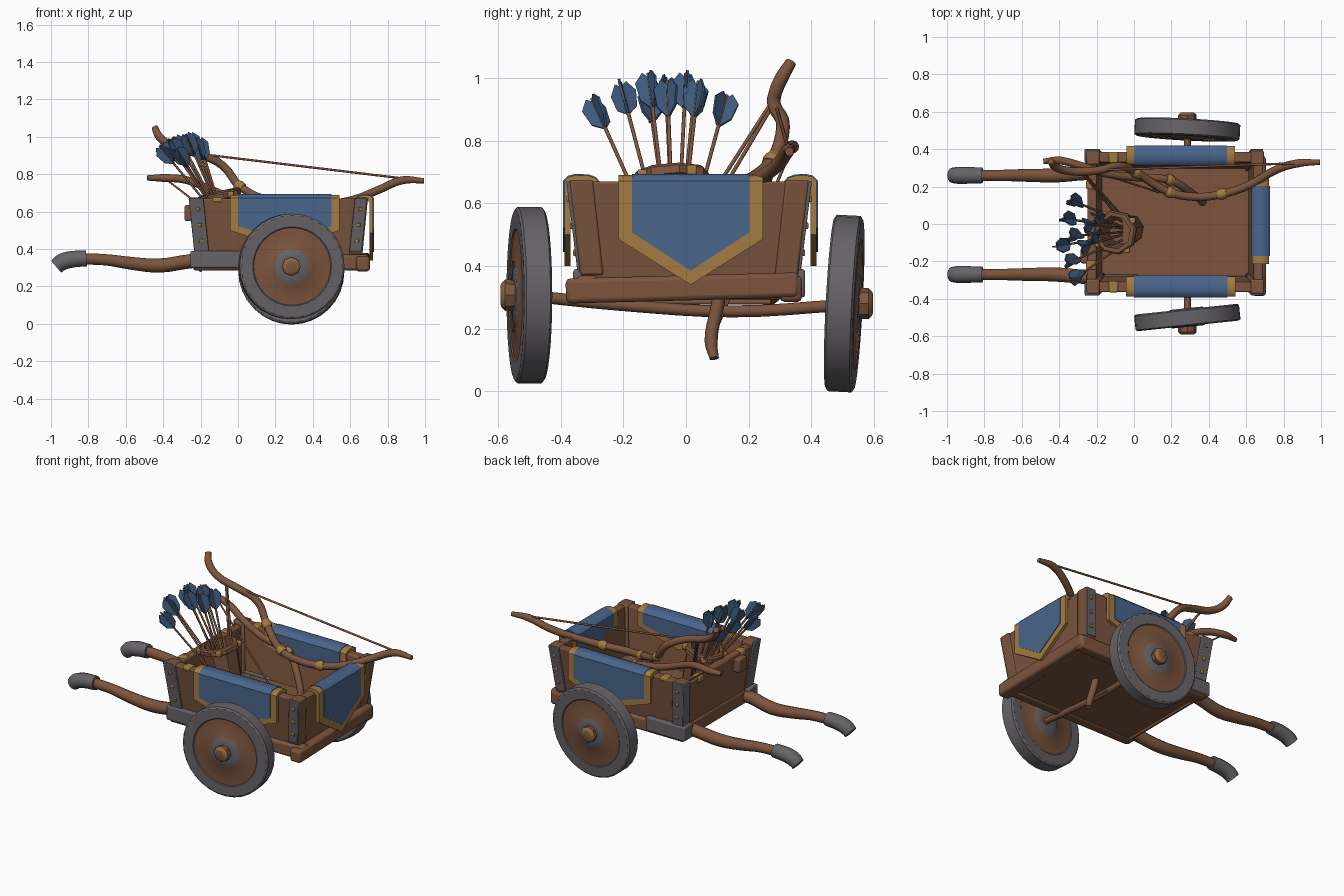
import bpy, bmesh
from math import radians, cos, sin, pi
from mathutils import Vector, Matrix

cube = bpy.data.objects.get("Cube")
if cube:
    bpy.data.objects.remove(cube, do_unlink=True)

parts = []


def material(name, rgb):
    m = bpy.data.materials.new(name)
    m.use_nodes = True
    m.diffuse_color = (*rgb, 1)
    m.node_tree.nodes["Principled BSDF"].inputs["Base Color"].default_value = (*rgb, 1)
    return m


wood = material("brown wood", (0.2, 0.09, 0.047))
iron = material("grey iron", (0.135, 0.125, 0.137))
cloth = material("blue cloth", (0.067, 0.13, 0.26))
gold = material("gold trim", (0.37, 0.2, 0.055))
bronze = material("bronze", (0.29, 0.14, 0.055))
feather = material("dark blue feather", (0.045, 0.1, 0.2))


def add(name, mesh, *mats, bevel=0):
    for m in mats:
        mesh.materials.append(m)
    ob = bpy.data.objects.new(name, mesh)
    bpy.context.collection.objects.link(ob)
    if bevel:
        mod = ob.modifiers.new("soft edges", "BEVEL")
        mod.width, mod.segments = bevel, 2
    parts.append(ob)
    return ob


def from_bmesh(name, bm, *mats, bevel=0):
    bmesh.ops.recalc_face_normals(bm, faces=bm.faces)
    mesh = bpy.data.meshes.new(name)
    bm.to_mesh(mesh)
    bm.free()
    return add(name, mesh, *mats, bevel=bevel)


def block(name, x, y, z, mat, lean=(0, 0), bevel=0.008):
    """Box whose top is shifted sideways by lean."""
    bm = bmesh.new()
    bmesh.ops.create_cube(bm, size=1)
    for v in bm.verts:
        top = v.co.z > 0
        v.co = (x[v.co.x > 0] + lean[0] * top, y[v.co.y > 0] + lean[1] * top, z[top])
    return from_bmesh(name, bm, mat, bevel=bevel)


def tube(name, points, radii, mat):
    """Round bar along a smooth path."""
    curve = bpy.data.curves.new(name, "CURVE")
    curve.dimensions = "3D"
    curve.bevel_depth, curve.bevel_resolution = 1, 4
    curve.resolution_u, curve.use_fill_caps = 4, True
    spline = curve.splines.new("BEZIER")
    spline.bezier_points.add(len(points) - 1)
    if not isinstance(radii, (list, tuple)):
        radii = [radii] * len(points)
    for bp, co, r in zip(spline.bezier_points, points, radii):
        bp.co, bp.radius = co, r
        bp.handle_left_type = bp.handle_right_type = "AUTO"
    temp = bpy.data.objects.new("path", curve)
    bpy.context.collection.objects.link(temp)
    graph = bpy.context.evaluated_depsgraph_get()
    mesh = bpy.data.meshes.new_from_object(temp.evaluated_get(graph))
    bpy.data.objects.remove(temp, do_unlink=True)
    mesh.materials.clear()
    return add(name, mesh, mat)


def lathe(name, profile, sides, mats, rule=None):
    """Turn a (radius, height) profile around z."""
    bm = bmesh.new()
    rings = [[bm.verts.new((r * cos(2 * pi * i / sides), r * sin(2 * pi * i / sides), h))
              for i in range(sides)] for r, h in profile]
    for k in range(len(rings) - 1):
        mid = (profile[k][0] + profile[k + 1][0]) / 2
        for i in range(sides):
            j = (i + 1) % sides
            f = bm.faces.new((rings[k][i], rings[k][j], rings[k + 1][j], rings[k + 1][i]))
            f.material_index = rule(mid) if rule else 0
    bm.faces.new(rings[0])
    bm.faces.new(rings[-1])
    return from_bmesh(name, bm, *mats)


def panel(name, outline, y0, y1, mat, place):
    """Flat (x, z) outline given thickness along y."""
    bm = bmesh.new()
    a, b = [[bm.verts.new((x, y, z)) for x, z in outline] for y in (y0, y1)]
    bm.faces.new(a)
    bm.faces.new(b)
    for i in range(len(a)):
        j = (i + 1) % len(a)
        bm.faces.new((a[i], a[j], b[j], b[i]))
    bm.transform(place)
    return from_bmesh(name, bm, mat)


# Cart bed
block("floor", (-0.23, 0.66), (-0.33, 0.35), (0.293, 0.375), wood)
block("front_wall", (-0.22, -0.17), (-0.31, 0.33), (0.36, 0.655), wood, (-0.03, 0))
block("rear_wall", (0.61, 0.66), (-0.31, 0.33), (0.36, 0.67), wood, (0.03, 0))
block("wall_peg", (-0.285, -0.22), (-0.21, -0.13), (0.55, 0.635), wood)
for y in (-0.22, 0.21):
    block("front_wall_clasp", (-0.256, -0.205), (y - 0.025, y + 0.025), (0.62, 0.661), gold)
beam = block("rear_beam", (0.63, 0.705), (-0.375, 0.37), (0.29, 0.37), wood, bevel=0.015)
beam.rotation_euler.x = radians(1.5)
for side, s, off in (("right", -1, 0), ("left", 1, 0.02)):
    def span(a, b):
        return sorted((s * a + off, s * b + off))
    block(side + "_wall", (-0.2, 0.64), span(0.275, 0.33), (0.36, 0.67), wood, (0, s * 0.035))
    block(side + "_wall_clasp", (-0.135, -0.085), span(0.306, 0.366), (0.65, 0.676), gold)
    block(side + "_beam", (-0.24, 0.7), span(0.28, 0.35), (0.285, 0.37), wood, bevel=0.015)
    block(side + "_beam_sleeve", (-0.255, 0.02), span(0.27, 0.36), (0.3, 0.39), iron)
    for end, x, lean in (("front", (-0.225, -0.155), -0.03), ("rear", (0.595, 0.665), 0.03)):
        block(f"{side}_{end}_post", x, span(0.262, 0.338), (0.37, 0.675), wood, (lean, s * 0.035))
        outer = (x[0] - 0.006, x[1]) if lean < 0 else (x[0], x[1] - 0.004)
        block(f"{side}_{end}_plate", outer, span(0.325, 0.347), (0.385, 0.672), iron,
              (lean, s * 0.035), 0.004)
        if lean < 0:
            block(f"{side}_corner_plate", (-0.234, -0.215), span(0.275, 0.347),
                  (0.385, 0.672), iron, (lean, s * 0.035), 0.004)
        for t in (0.2, 0.5, 0.8):
            cx, cy = sum(x) / 2 + lean * t, s * (0.347 + 0.035 * t) + off
            cz = 0.385 + 0.287 * t
            block(f"{side}_{end}_rivet", (cx - 0.01, cx + 0.01), (cy - 0.006, cy + 0.006),
                  (cz - 0.011, cz + 0.011), gold, bevel=0.004)

    # Pulling poles with iron grips
    y = 0.265 * s - 0.005
    tube(side + "_pole", [(-0.1, y * 1.05, 0.34), (-0.25, y * 1.05, 0.335), (-0.42, y, 0.312),
                          (-0.58, y, 0.325), (-0.7, y, 0.342), (-0.85, y, 0.348)],
         [0.038, 0.038, 0.038, 0.034, 0.03, 0.03], wood)
    tube(side + "_grip", [(-0.81, y, 0.35), (-0.9, y, 0.343), (-0.945, y, 0.328), (-0.972, y, 0.305)],
         [0.042, 0.045, 0.045, 0.041], iron)

tube("cross_rod", [(-0.2, -0.28, 0.285), (-0.2, 0.27, 0.285)], 0.008, wood)


# Cloth hangings folded over the walls
def hanging(name, loc, angle, half, shoulder, point, depth):
    place = Matrix.Translation(loc) @ Matrix.Rotation(radians(angle), 4, "Z")
    across = place @ Matrix.Rotation(radians(90), 4, "Z")
    top = 0.668

    def flap(w, zs, zp):
        return [(-w, top), (w, top), (w, zs), (0, zp), (-w, zs)]
    inner = half - 0.043
    panel(name + "_trim", flap(half, shoulder, point), 0, 0.02, gold, place)
    panel(name + "_cloth", flap(inner, shoulder + 0.022, point + 0.045), -0.004, 0.01, cloth, place)
    panel(name + "_inner_trim", flap(half, 0.58, 0.5), depth - 0.02, depth, gold, place)
    panel(name + "_inner_cloth", flap(inner, 0.6, 0.54), depth - 0.01, depth + 0.004, cloth, place)
    for w, g, mat, part in ((half, 0, gold, "fold_trim"), (inner, 0.004, cloth, "fold")):
        panel(f"{name}_{part}", [(-g, 0.655), (-g, 0.672), (0.012, 0.684 + g), (0.035, 0.69 + g),
                                 (depth - 0.03, 0.688 + g), (depth - 0.008, 0.68 + g),
                                 (depth + g, 0.67), (depth + g, 0.655)], -w, w, mat, across)


hanging("right_hanging", (0.25, -0.388, 0), 0, 0.293, 0.5, 0.4, 0.108)
hanging("left_hanging", (0.25, 0.417, 0), 180, 0.29, 0.5, 0.4, 0.1)
hanging("rear_hanging", (0.722, 0.015, 0), 90, 0.23, 0.485, 0.34, 0.09)

# Wheels and axle
half_profile = [(0.04, 0.05), (0.085, 0.05), (0.094, 0.044), (0.207, 0.041),
                (0.212, 0.045), (0.272, 0.045), (0.282, 0.038)]
wheel_profile = half_profile + [(r, -h) for r, h in reversed(half_profile)]
for side, y, z, tilt, yaw in (("right", -0.5, 0.307, 90, 6), ("left", 0.505, 0.28, 87, -3)):
    turn = Matrix.Rotation(radians(yaw), 4, "Z") @ Matrix.Rotation(radians(tilt), 4, "X")
    wheel = lathe(side + "_wheel", wheel_profile, 32, (wood, iron),
                  lambda r: 0 if 0.095 < r < 0.206 else 1)
    wheel.matrix_world = Matrix.Translation((0.285, y, z)) @ turn
    s = -1 if y < 0 else 1
    nut = lathe(side + "_axle_nut", [(0.048, 0), (0.05, 0.04), (0.038, 0.052), (0.03, 0.055)], 8,
                (wood, bronze), lambda r: int(r < 0.046))
    nut.matrix_world = Matrix.Translation((0.285, y + s * 0.037, z)) @ \
        Matrix.Rotation(radians(-90 * s), 4, "X")
tube("axle", [(0.285, -0.5, 0.305), (0.285, -0.2, 0.275), (0.285, 0.15, 0.255), (0.285, 0.5, 0.275)],
     0.019, wood)

# Quiver
base, mouth = Vector((-0.03, -0.03, 0.38)), Vector((-0.105, -0.045, 0.7))
axis = (mouth - base).normalized()
turn = axis.to_track_quat("Z", "Y").to_matrix().to_4x4()
length = (mouth - base).length
quiver = lathe("quiver", [(0.085, 0), (0.11, length), (0.09, length), (0.075, length - 0.2)],
               8, (wood,))
rim = lathe("quiver_rim", [(0.1, length - 0.04), (0.121, length - 0.03), (0.121, length - 0.005),
                           (0.112, length + 0.004), (0.09, length + 0.004), (0.088, length - 0.03)],
            8, (wood,))
rim_mesh = bmesh.new()
rim_mesh.from_mesh(rim.data)
bmesh.ops.delete(rim_mesh, geom=[f for f in rim_mesh.faces if len(f.verts) > 4], context="FACES_ONLY")
rim_mesh.to_mesh(rim.data)
rim_mesh.free()
for ob in (quiver, rim):
    ob.matrix_world = Matrix.Translation(base) @ turn
for i in range(0, 8, 2):
    a = pi / 8 + i * pi / 4
    c = base + turn @ Vector((0.114 * cos(a), 0.114 * sin(a), length - 0.018))
    block("quiver_stud", (c.x - 0.016, c.x + 0.016), (c.y - 0.016, c.y + 0.016),
          (c.z - 0.016, c.z + 0.016), gold, bevel=0.006)

# Arrows
tails = [(-0.33, -0.3, 0.935), (-0.36, -0.21, 0.985), (-0.42, -0.12, 0.95), (-0.28, -0.12, 1.015),
         (-0.34, -0.065, 1.0), (-0.23, -0.06, 0.99), (-0.26, 0.0, 1.015), (-0.38, 0.03, 0.98),
         (-0.21, 0.04, 0.99), (-0.34, 0.13, 0.945)]
for tail in map(Vector, tails):
    start = mouth + Vector((0.04, (tail.y + 0.07) * 0.3, -0.18))
    tube("arrow_shaft", [start, tail], 0.006, wood)
    along = (tail - start).normalized()
    for k in range(3):
        place = Matrix.Translation(tail - along * 0.125) @ along.to_track_quat("Z", "Y").to_matrix().to_4x4() \
            @ Matrix.Rotation(radians(120 * k + 500 * tail.x), 4, "Z")
        panel("arrow_feather", [(0, 0), (0.036, 0.035), (0.046, 0.095), (0.02, 0.128), (0, 0.11)],
              -0.004, 0.004, feather, place)
for shift in (0, 0.03):
    tube("bare_shaft", [(-0.07, 0.02 + shift, 0.53), (-0.27, 0.265 + shift / 3, 0.91)], 0.006, wood)

# Bows
bow_a = [(-0.445, 0.335, 1.05), (-0.42, 0.305, 1.0), (-0.34, 0.283, 0.945), (-0.2, 0.285, 0.905),
         (-0.08, 0.31, 0.845), (0.01, 0.275, 0.735), (0.19, 0.17, 0.655), (0.33, 0.145, 0.64),
         (0.47, 0.16, 0.64), (0.62, 0.21, 0.665), (0.76, 0.29, 0.72), (0.88, 0.325, 0.768),
         (0.995, 0.33, 0.765)]
tube("upper_bow", bow_a, [0.018] + [0.022] * 11 + [0.014], wood)
bow_b = [(-0.485, 0.335, 0.78), (-0.4, 0.34, 0.78), (-0.28, 0.31, 0.77), (-0.15, 0.27, 0.72),
         (0.0, 0.25, 0.66), (0.19, 0.235, 0.62), (0.3, 0.17, 0.53), (0.36, 0.125, 0.4),
         (0.38, 0.1, 0.27), (0.4, 0.08, 0.16), (0.42, 0.09, 0.105)]
tube("lower_bow", bow_b, [0.014] + [0.021] * 9 + [0.015], wood)
for bow, spots in ((bow_a, (5, 6, 8)), (bow_b, (5,))):
    for i in spots:
        p, d = Vector(bow[i]), (Vector(bow[i + 1]) - Vector(bow[i - 1])).normalized() * 0.022
        tube("bow_band", [p - d, p, p + d], [0.026, 0.031, 0.026], gold)
tube("upper_bowstring", [(-0.3, 0.285, 0.92), (0.88, 0.325, 0.778)], 0.006, wood)
tube("lower_bowstring", [(-0.4, 0.34, 0.785), (0.4, 0.085, 0.17)], 0.005, wood)

# Shading
bpy.ops.object.select_all(action="DESELECT")
for ob in parts:
    ob.select_set(True)
bpy.context.view_layer.objects.active = parts[0]
bpy.ops.object.shade_smooth_by_angle(angle=radians(35))
